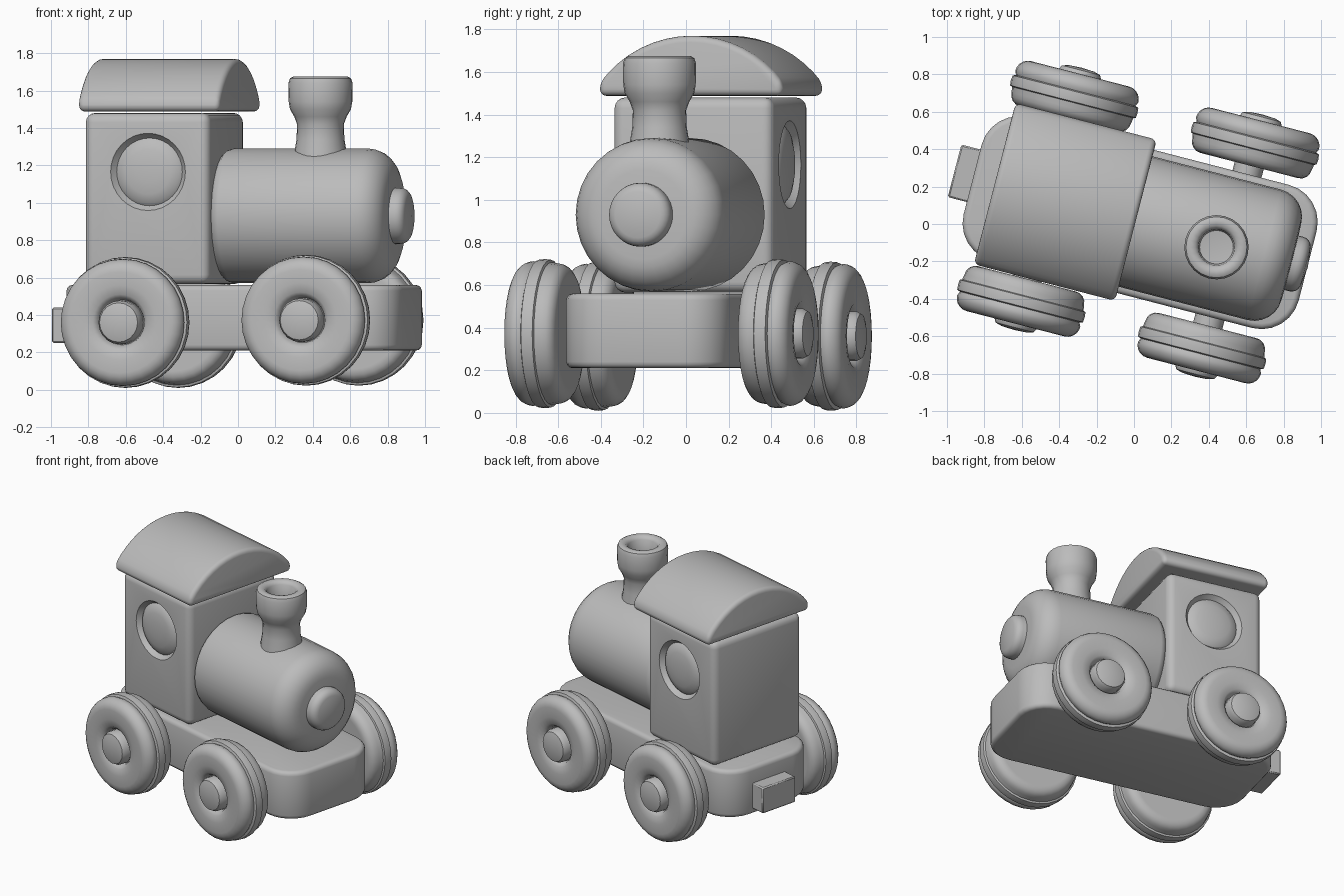
import bpy, bmesh, math
from mathutils import Matrix, Vector

if "Cube" in bpy.data.objects:
    bpy.data.objects.remove(bpy.data.objects["Cube"])

TURN = Matrix.Rotation(math.radians(-14.5), 4, 'Z')  # whole toy is turned on its base
MID = 0.015                                          # sideways centre line of the toy

grey = bpy.data.materials.new("plain_grey")
grey.diffuse_color = (0.5, 0.5, 0.5, 1)
grey.use_nodes = True
grey.node_tree.nodes["Principled BSDF"].inputs["Base Color"].default_value = grey.diffuse_color


def finish(bm, name, matrix=Matrix(), angle=40):
    bmesh.ops.recalc_face_normals(bm, faces=bm.faces)
    mesh = bpy.data.meshes.new(name)
    bm.to_mesh(mesh)
    bm.free()
    mesh.transform(TURN @ matrix)
    mesh.materials.append(grey)
    ob = bpy.data.objects.new(name, mesh)
    bpy.context.collection.objects.link(ob)
    smooth(ob, angle)
    return ob


def smooth(ob, angle=40):
    bpy.ops.object.select_all(action='DESELECT')
    ob.select_set(True)
    bpy.context.view_layer.objects.active = ob
    bpy.ops.object.shade_smooth_by_angle(angle=math.radians(angle))


def lathe(name, profile, origin, axis, segments=32):
    """Spin (radius, height) points about an axis; radius 0 ends close the shape."""
    bm = bmesh.new()
    verts = [bm.verts.new((r, 0, h)) for r, h in profile]
    edges = [bm.edges.new(p) for p in zip(verts, verts[1:])]
    bmesh.ops.spin(bm, geom=verts + edges, cent=(0, 0, 0), axis=(0, 0, 1),
                   angle=math.tau, steps=segments, use_duplicate=False)
    bmesh.ops.remove_doubles(bm, verts=bm.verts, dist=1e-4)
    rot = Vector((0, 0, 1)).rotation_difference(Vector(axis)).to_matrix().to_4x4()
    return finish(bm, name, Matrix.Translation(origin) @ rot)


def prism(name, outline, direction, bevel, segments=4, min_angle=30):
    """Extrude a closed outline and round its sharp edges."""
    bm = bmesh.new()
    face = bm.faces.new([bm.verts.new(p) for p in outline])
    res = bmesh.ops.extrude_face_region(bm, geom=[face], use_keep_orig=True)
    new = [g for g in res["geom"] if isinstance(g, bmesh.types.BMVert)]
    bmesh.ops.translate(bm, verts=new, vec=direction)
    bmesh.ops.recalc_face_normals(bm, faces=bm.faces)
    sharp = [e for e in bm.edges if e.calc_face_angle(0) > math.radians(min_angle)]
    bmesh.ops.bevel(bm, geom=sharp, offset=bevel, segments=segments,
                    profile=0.5, affect='EDGES', clamp_overlap=True)
    return finish(bm, name)


def arc(r, h, radius, start, end, n=5):
    """Points of an arc about (r, h), angles in degrees."""
    pts = []
    for i in range(n + 1):
        a = math.radians(start + (end - start) * i / n)
        pts.append((r + radius * math.cos(a), h + radius * math.sin(a)))
    return pts


def rect(x0, x1, y0, y1, z):
    return [(x0, y0, z), (x1, y0, z), (x1, y1, z), (x0, y1, z)]


# Chassis: slab with rounded corners in plan
plan = []
for cx, cy, a in ((0.75, 0.19, 0), (-0.69, 0.19, 90), (-0.69, -0.19, 180), (0.75, -0.19, 270)):
    plan += [(x, y + MID, 0.21) for x, y in arc(cx, cy, 0.205, a, a + 90, 6)]
prism("chassis", plan, (0, 0, 0.35), 0.03, 3)
prism("rear_coupling", rect(-1.0, -0.84, -0.11, 0.18, 0.25), (0, 0, 0.19), 0.008, 1)

# Cab with a shallow round recess and a domed pane on each side
cab = prism("cab", rect(-0.755, -0.065, -0.375, 0.40, 0.565), (0, 0, 0.915), 0.05)
for side, face in ((-1, -0.375), (1, 0.40)):
    at, out = (-0.40, face, 1.165), (0, side, 0)
    cutter = lathe("window_cutter", [(0, -0.04), (0.175, -0.04), (0.2, -0.01),
                                     (0.21, 0.005), (0.21, 0.05), (0, 0.05)], at, out)
    cutter.hide_render = True
    mod = cab.modifiers.new("recess", 'BOOLEAN')
    mod.operation, mod.object, mod.solver = 'DIFFERENCE', cutter, 'EXACT'
    bpy.context.view_layer.objects.active = cab
    bpy.ops.object.modifier_apply(modifier=mod.name)
    bpy.data.objects.remove(cutter)
    lathe("window_pane", [(0.186, -0.06), (0.184, -0.035), (0.165, -0.018),
                          (0.12, -0.005), (0.06, 0.002), (0, 0.004)], at, out)
smooth(cab)

# Arched roof
half, eave, top = 0.445, 1.55, 1.77
rad = (half ** 2 + (top - eave) ** 2) / (2 * (top - eave))
span = math.degrees(math.asin(half / rad))
roof = [(-half, 1.488), (half, 1.488)] + arc(0, top - rad, rad, 90 - span, 90 + span, 16)
prism("roof", [(-0.775, y + 0.022, z) for y, z in roof], (0.78, 0, 0), 0.04, 4, 35)

# Boiler, nose and chimney
lathe("boiler", [(0, -0.075)] + arc(0.31, -0.025, 0.05, -90, 0, 3)
      + arc(0.21, 0.715, 0.15, 0, 90, 6) + [(0, 0.872)], (0, MID, 0.93), (1, 0, 0))
lathe("nose", [(0.15, 0.80)] + arc(0.1, 0.895, 0.05, 0, 80, 4) + [(0, 0.958)],
      (0, 0.01, 0.93), (1, 0, 0))
lathe("chimney", [(0.145, 1.2), (0.138, 1.28), (0.128, 1.34), (0.125, 1.42), (0.14, 1.46),
                  (0.163, 1.5), (0.17, 1.54), (0.172, 1.64), (0.163, 1.665), (0.145, 1.675),
                  (0.115, 1.67), (0.097, 1.65), (0.09, 1.56), (0, 1.55)],
      (0.458, -0.01, 0), (0, 0, 1), 24)

# Wheels: rounded disc, raised band, inner disc and a hub button in a dimple
wheel = ([(0, -0.12), (0.26, -0.12)] + arc(0.27, -0.06, 0.06, -90, 0, 4)
         + [(0.335, -0.03), (0.347, -0.025), (0.35, 0.0), (0.347, 0.03), (0.33, 0.036)]
         + arc(0.27, 0.058, 0.07, 0, 90, 5)
         + [(0.2, 0.126), (0.15, 0.118), (0.13, 0.1), (0.12, 0.07), (0, 0.07)])
hub = [(0.117, 0.06), (0.117, 0.125), (0.105, 0.148), (0.07, 0.158), (0, 0.162)]
for end, x, z in (("rear", -0.48, 0.36), ("front", 0.518, 0.372)):
    for side, label in ((-1, "right"), (1, "left")):
        at = (x, MID + side * 0.562, z)
        lathe(f"{end}_{label}_wheel", wheel, at, (0, side, 0))
        lathe(f"{end}_{label}_hub", hub, at, (0, side, 0), 20)
    lathe(f"{end}_axle", [(0, -0.5), (0.08, -0.5), (0.08, 0.5), (0, 0.5)],
          (x, MID, z), (0, 1, 0), 16)
